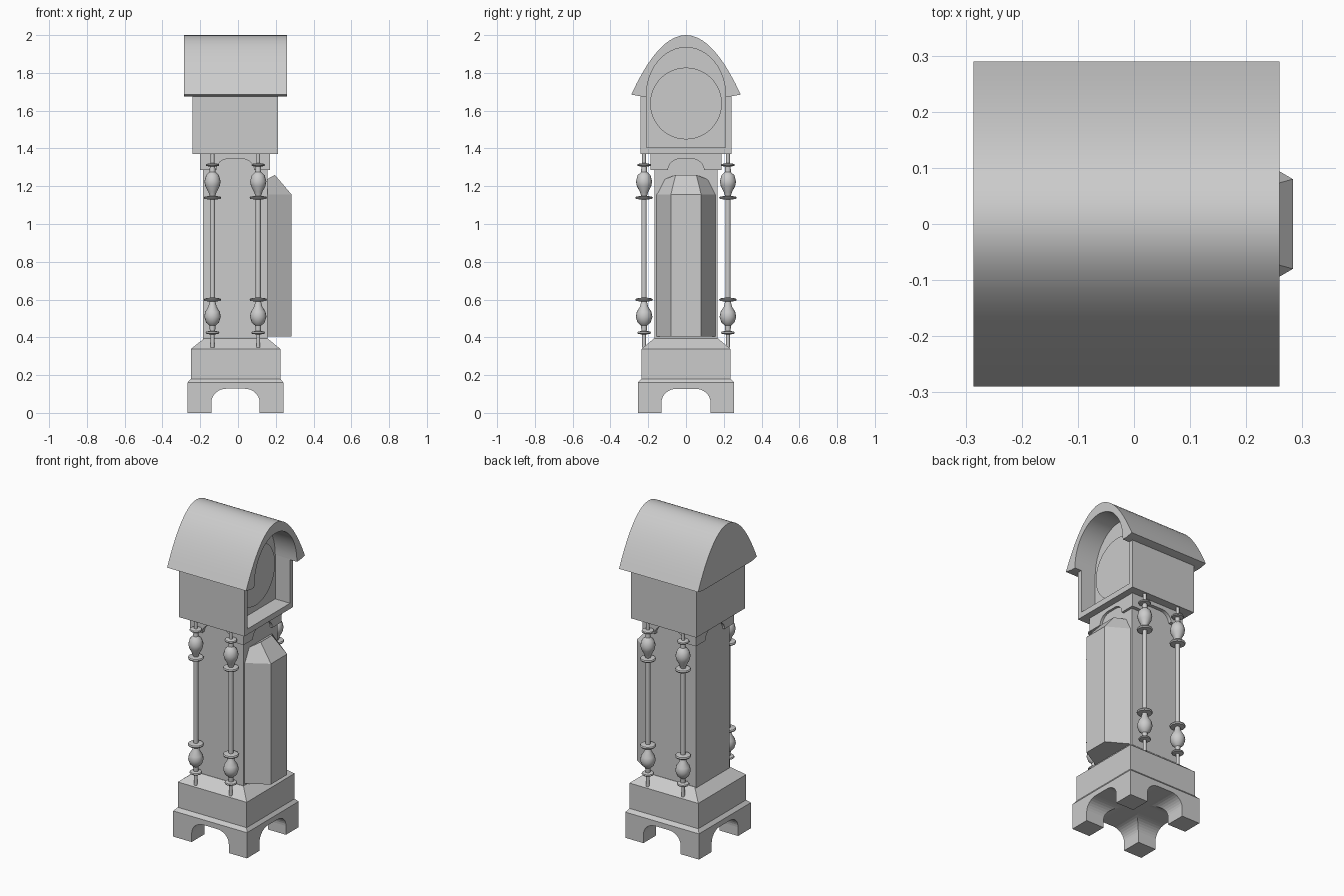
import bpy, bmesh, math

if "Cube" in bpy.data.objects:
    bpy.data.objects.remove(bpy.data.objects["Cube"])


def finish(name, bm, smooth=None):
    bmesh.ops.recalc_face_normals(bm, faces=bm.faces)
    me = bpy.data.meshes.new(name)
    bm.to_mesh(me)
    bm.free()
    ob = bpy.data.objects.new(name, me)
    bpy.context.collection.objects.link(ob)
    if smooth:
        activate(ob)
        bpy.ops.object.shade_smooth_by_angle(angle=math.radians(smooth))
    return ob


def activate(ob):
    bpy.ops.object.select_all(action='DESELECT')
    ob.select_set(True)
    bpy.context.view_layer.objects.active = ob


def prism(name, pts, axis, a, b, smooth=None):
    """Extrude a (horizontal, z) profile along x or y from a to b."""
    bm = bmesh.new()
    put = (lambda h, z, t: (t, h, z)) if axis == 'x' else (lambda h, z, t: (h, t, z))
    r0 = [bm.verts.new(put(h, z, a)) for h, z in pts]
    r1 = [bm.verts.new(put(h, z, b)) for h, z in pts]
    n = len(pts)
    bm.faces.new(r0)
    bm.faces.new(r1)
    for i in range(n):
        j = (i + 1) % n
        bm.faces.new((r0[i], r0[j], r1[j], r1[i]))
    return finish(name, bm, smooth)


def loft(name, rings):
    """Join closed rings of equal length, capping both ends."""
    bm = bmesh.new()
    vs = [[bm.verts.new(p) for p in r] for r in rings]
    n = len(vs[0])
    bm.faces.new(vs[0])
    bm.faces.new(vs[-1])
    for lo, hi in zip(vs, vs[1:]):
        for i in range(n):
            j = (i + 1) % n
            bm.faces.new((lo[i], lo[j], hi[j], hi[i]))
    return finish(name, bm)


def rect(x0, x1, y, z):
    return [(x0, -y, z), (x1, -y, z), (x1, y, z), (x0, y, z)]


def box(name, x0, x1, y, z0, z1):
    return loft(name, [rect(x0, x1, y, z0), rect(x0, x1, y, z1)])


def cut(ob, cutter, keep=False):
    m = ob.modifiers.new("cut", 'BOOLEAN')
    m.operation = 'DIFFERENCE'
    m.solver = 'EXACT'
    m.object = cutter
    activate(ob)
    bpy.ops.object.modifier_apply(modifier=m.name)
    if not keep:
        bpy.data.objects.remove(cutter, do_unlink=True)


def arch(c, half, z0, spring, top, r, n=8):
    """Opening with rounded upper corners, r wide."""
    q = [(half - r + r * math.cos(math.pi / 2 * i / n),
          spring + (top - spring) * math.sin(math.pi / 2 * i / n)) for i in range(n + 1)]
    pts = [(half, z0)] + q
    left = [(-h, z) for h, z in reversed(pts)]
    if r >= half:
        left = left[1:]
    return [(c + h, z) for h, z in pts + left]


# plinth with arched feet
base = loft("plinth_feet", [rect(-.268, .24, .255, 0), rect(-.268, .24, .255, .16),
                            rect(-.25, .225, .236, .18)])
cut(base, prism("cut_y", arch(-.013, .128, -.1, .055, .128, .08), 'y', -1, 1))
cut(base, prism("cut_x", arch(0, .13, -.1, .055, .1275, .08), 'x', -1, 1))
loft("plinth_box", [rect(-.25, .225, .236, .178), rect(-.25, .225, .236, .338),
                    rect(-.178, .155, .168, .395)])

# trunk
box("trunk", -.185, .155, .166, .38, 1.372)

# scalloped collar under the hood
collar = box("collar", -.2, .17, .188, 1.285, 1.372)
cut(collar, prism("cut_y", arch(-.015, .1, 1.2, 1.286, 1.345, .065), 'y', -1, 1))
cut(collar, prism("cut_x", arch(0, .095, 1.2, 1.286, 1.345, .065), 'x', -1, 1))

# faceted bay door on the front of the trunk
def bay(x, w0, w1, z):
    return [(.15, -w0, z), (x, -w1, z), (x, w1, z), (.15, w0, z)]

top = [(.15, -.118, 1.235), (.195, -.055, 1.26), (.195, .055, 1.26), (.15, .118, 1.235)]
loft("bay_door", [bay(.283, .158, .08, .405), bay(.283, .158, .08, 1.157), top])

# hood: body and roof share one arched dial recess
recess = prism("recess", arch(0, .21, 1.405, 1.68, 1.935, .21, 12), 'x', .11, .5)
hood = box("hood_body", -.24, .212, .24, 1.37, 1.69)
cut(hood, recess, True)
curve = [(.29 * i / 10, 2 - .315 * (i / 10) ** 2) for i in range(10, -11, -1)]
roof = prism("hood_roof", [(.24, 1.676)] + curve + [(-.24, 1.676)], 'x', -.286, .259)
cut(roof, recess)
activate(roof)
bpy.ops.object.shade_smooth_by_angle(angle=math.radians(30))

# round dial
prism("dial", [(.19 * math.cos(math.tau * i / 48), 1.638 + .19 * math.sin(math.tau * i / 48))
               for i in range(48)], 'x', .1, .122, 30)

# turned columns, two on each side
profile = [(.010, .345), (.010, .415), (.033, .419), (.036, .424), (.033, .43), (.014, .434),
           (.016, .462), (.034, .478), (.044, .508), (.039, .535), (.022, .562), (.015, .59),
           (.042, .592), (.046, .599), (.042, .606), (.014, .61), (.014, 1.13),
           (.042, 1.132), (.046, 1.139), (.042, 1.146), (.015, 1.148), (.022, 1.17),
           (.038, 1.2), (.043, 1.225), (.034, 1.258), (.016, 1.275), (.014, 1.304),
           (.033, 1.307), (.036, 1.312), (.033, 1.318), (.010, 1.322), (.010, 1.372)]
for side, y in (("left", -.222), ("right", .222)):
    for place, x in (("back", -.135), ("front", .107)):
        col = loft(f"column_{side}_{place}",
                   [[(r * math.cos(math.tau * i / 16), r * math.sin(math.tau * i / 16), z)
                     for i in range(16)] for r, z in profile])
        col.location = (x, y, 0)
        activate(col)
        bpy.ops.object.shade_smooth_by_angle(angle=math.radians(40))
